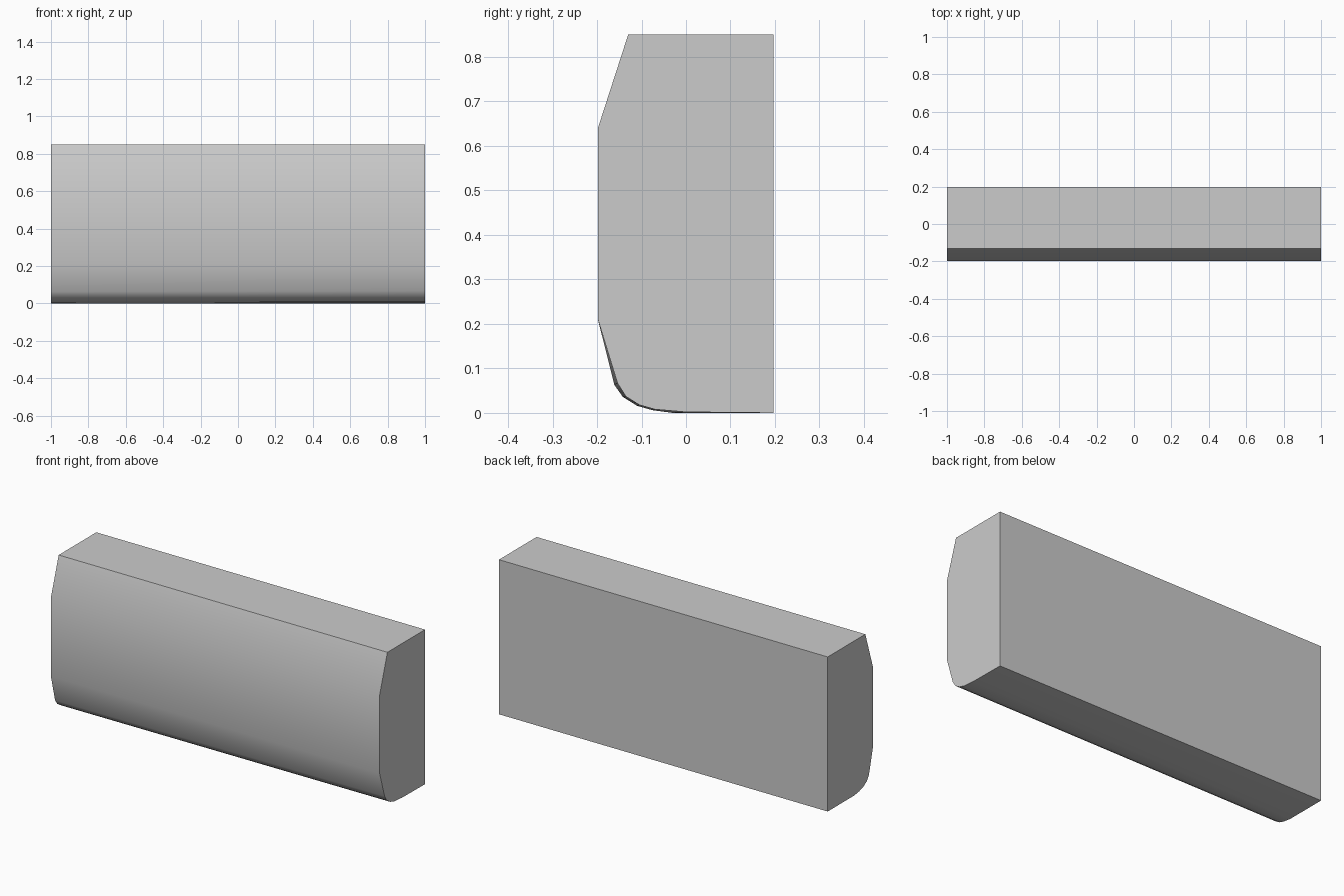
import bpy
import bmesh
import math

cube = bpy.data.objects.get("Cube")
if cube:
    bpy.data.objects.remove(cube, do_unlink=True)

# Plain grey finish
grey = bpy.data.materials.new("light_grey")
grey.use_nodes = True
colour = (0.6, 0.6, 0.6, 1)
grey.diffuse_color = colour
grey.node_tree.nodes["Principled BSDF"].inputs["Base Color"].default_value = colour

# Side profile: square back, sloped upper front, rounded lower front
back_and_top = [(0.197, 0), (0.197, 0.85), (-0.13, 0.85), (-0.198, 0.64), (-0.198, 0.21)]
curve_right = [(-0.161, 0.063), (-0.142, 0.036), (-0.11, 0.016), (-0.075, 0.006), (-0.03, 0)]
# The rounded edge is drawn in very slightly at the left end
curve_left = [(-0.154, 0.067), (-0.135, 0.037), (-0.105, 0.018), (-0.07, 0.008), (0, 0.002)]

bm = bmesh.new()


def end_ring(x, curve):
    return [bm.verts.new((x, y, z)) for y, z in back_and_top + curve]


right_ring = end_ring(-1, curve_right)
left_ring = end_ring(1, curve_left)

# End caps and the long faces joining them
bm.faces.new(right_ring)
bm.faces.new(left_ring)
count = len(right_ring)
for i in range(count):
    j = (i + 1) % count
    bm.faces.new((right_ring[i], right_ring[j], left_ring[j], left_ring[i]))
bmesh.ops.recalc_face_normals(bm, faces=bm.faces)

mesh = bpy.data.meshes.new("panel_block")
bm.to_mesh(mesh)
bm.free()
mesh.materials.append(grey)
block = bpy.data.objects.new("panel_block", mesh)
bpy.context.collection.objects.link(block)

# Smooth the front while keeping the box edges crisp
bpy.ops.object.select_all(action="DESELECT")
block.select_set(True)
bpy.context.view_layer.objects.active = block
bpy.ops.object.shade_smooth_by_angle(angle=math.radians(40))
